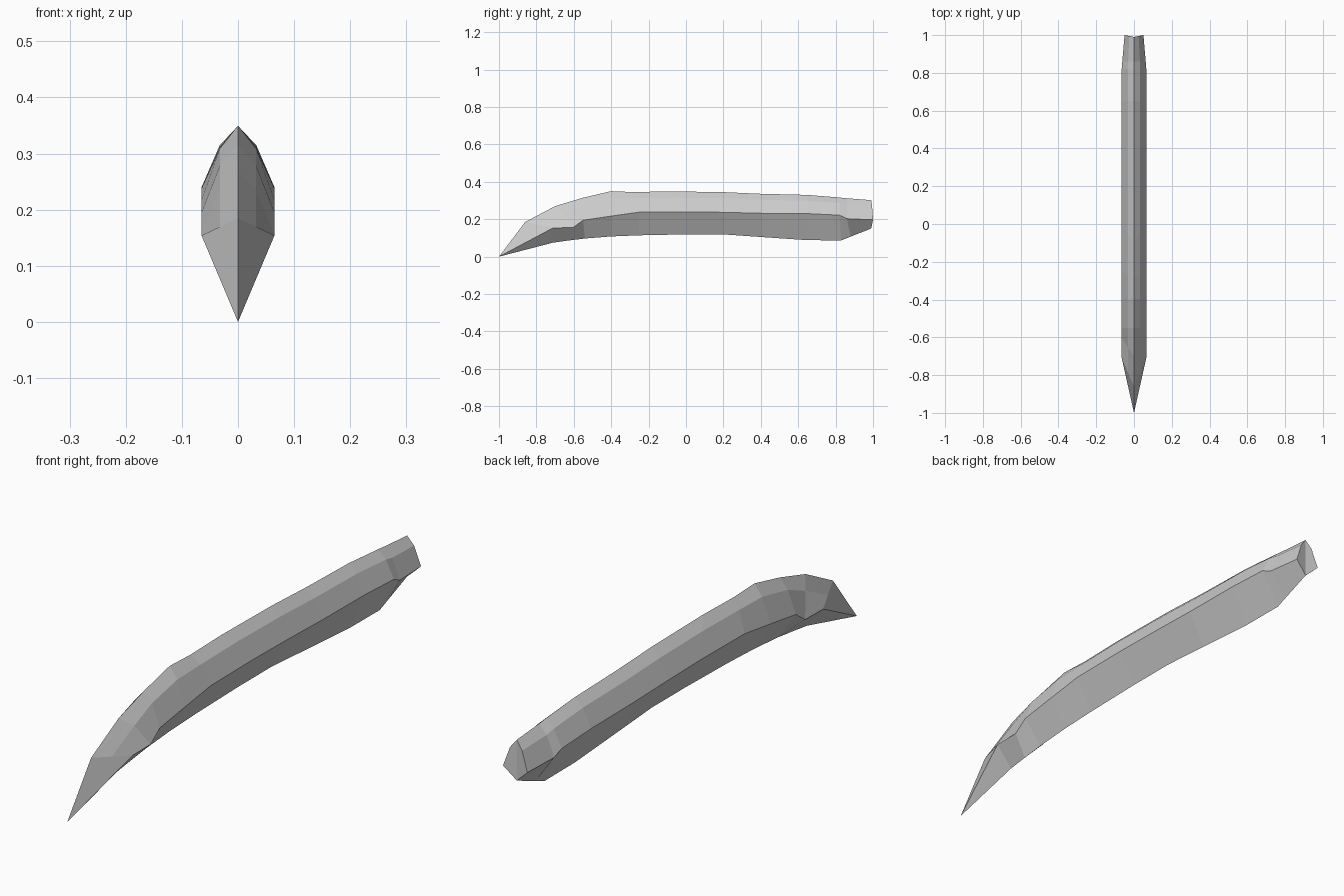
import bpy, bmesh

if "Cube" in bpy.data.objects:
    bpy.data.objects.remove(bpy.data.objects["Cube"])

# Stations from front to back, after the pointed tip:
# ridge y,z | side edge y,z | keel y,z | half width
STATIONS = [
    (-.86, .185, -.71, .154, -.71, .075, .065),
    (-.70, .270, -.605, .155, -.63, .086, .065),
    (-.55, .315, -.55, .195, -.54, .097, .065),
    (-.40, .350, -.40, .217, -.40, .108, .065),
    (-.28, .345, -.25, .238, -.25, .114, .065),
    (-.10, .349, 0.00, .240, 0.00, .119, .065),
    (.20, .345, .20, .237, .20, .119, .065),
    (.40, .336, .40, .232, .40, .105, .065),
    (.65, .330, .65, .230, .65, .088, .065),
    (.82, .316, .82, .222, .83, .087, .065),
    (.86, .312, .86, .203, .88, .107, .062),
    (.99, .302, 1.0, .197, .99, .150, .050),
]


def build_blade():
    bm = bmesh.new()
    tip = bm.verts.new((0, -1, 0))
    rings = []
    for i, (ry, rz, sy, sz, ky, kz, w) in enumerate(STATIONS):
        # The shoulder lies half way out; it bulges except at the flat tip facet
        f = .5 if i == 0 else .31
        hy, hz = (ry + sy) / 2, rz + (sz - rz) * f
        half = [(0, ry, rz), (w / 2, hy, hz), (w, sy, sz), (0, ky, kz)]
        rings.append([bm.verts.new(p) for p in half])

    # Half of the body, mirrored below
    for i in range(3):
        bm.faces.new((tip, rings[0][i], rings[0][i + 1]))
        for a, b in zip(rings, rings[1:]):
            bm.faces.new((a[i], b[i], b[i + 1], a[i + 1]))
    bm.faces.new(rings[-1])  # shallow V end cap

    geom = bm.verts[:] + bm.edges[:] + bm.faces[:]
    bmesh.ops.mirror(bm, geom=geom, axis='X', merge_dist=0)
    bmesh.ops.remove_doubles(bm, verts=bm.verts[:], dist=1e-5)
    bmesh.ops.recalc_face_normals(bm, faces=bm.faces[:])
    mesh = bpy.data.meshes.new("curved_blade")
    bm.to_mesh(mesh)
    bm.free()
    obj = bpy.data.objects.new("curved_blade", mesh)
    bpy.context.collection.objects.link(obj)


build_blade()
